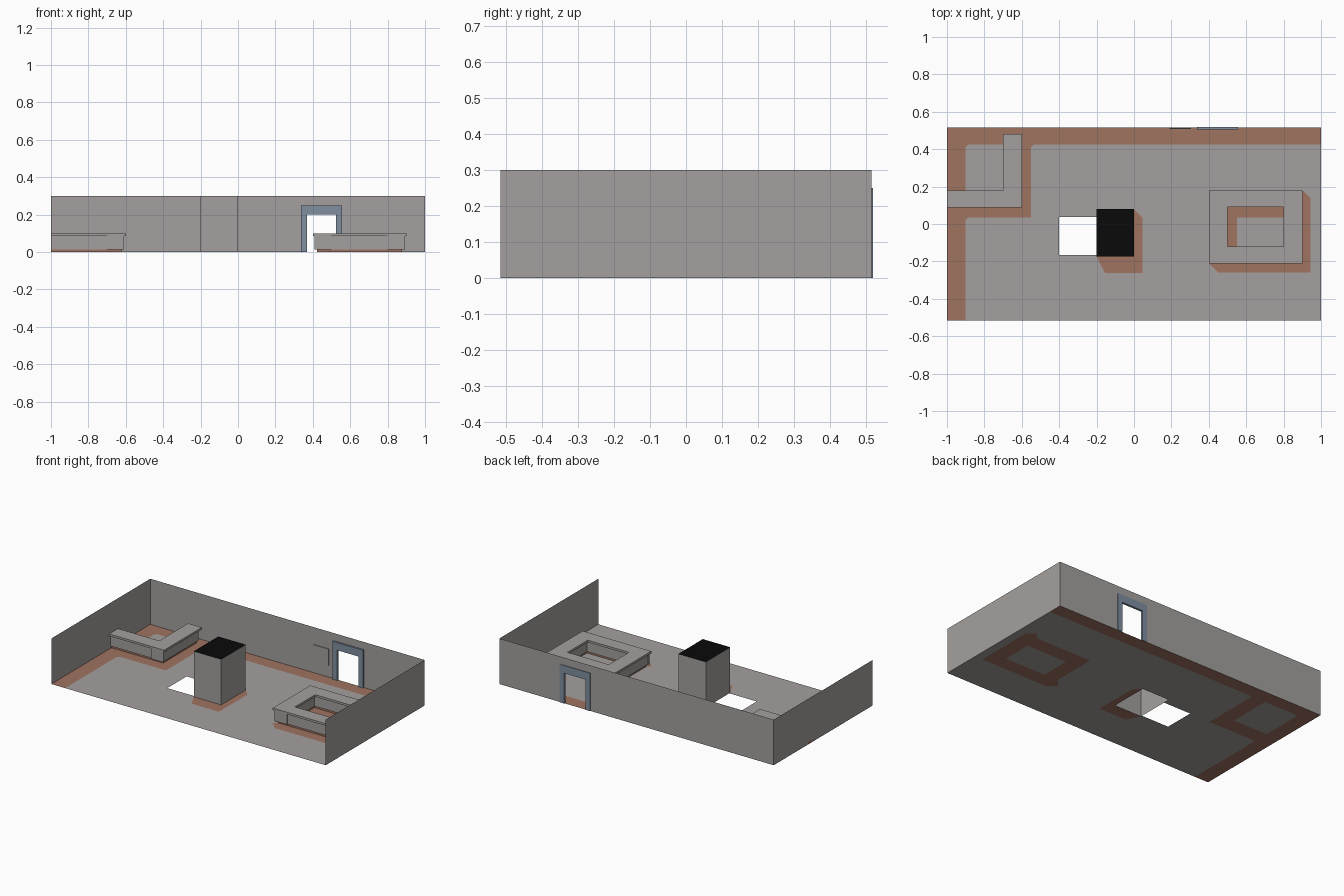
import bpy, bmesh
from mathutils import Vector
from mathutils.geometry import delaunay_2d_cdt

if "Cube" in bpy.data.objects:
    bpy.data.objects.remove(bpy.data.objects["Cube"])


def material(name, rgb):
    m = bpy.data.materials.new(name)
    m.diffuse_color = (*rgb, 1)
    m.use_nodes = True
    m.node_tree.nodes["Principled BSDF"].inputs["Base Color"].default_value = m.diffuse_color
    return m


GREY = material("warm_grey", (0.37, 0.352, 0.342))
BROWN = material("brown", (0.35, 0.172, 0.118))
BLUE = material("slate_blue", (0.215, 0.275, 0.352))
BLACK = material("black", (0.003, 0.003, 0.003))


def finish(bm, name, *mats, solid=True):
    if solid:
        bmesh.ops.recalc_face_normals(bm, faces=bm.faces)
    me = bpy.data.meshes.new(name)
    bm.to_mesh(me)
    bm.free()
    for m in mats:
        me.materials.append(m)
    ob = bpy.data.objects.new(name, me)
    bpy.context.collection.objects.link(ob)
    return ob


def sheet(name, pts, mat):
    """One flat face."""
    bm = bmesh.new()
    bm.faces.new([bm.verts.new(p) for p in pts])
    return finish(bm, name, mat, solid=False)


def prism(name, pts, move, mat):
    """Flat outline pushed along a vector."""
    bm = bmesh.new()
    f = bm.faces.new([bm.verts.new(p) for p in pts])
    top = bmesh.ops.extrude_face_region(bm, geom=[f], use_keep_orig=True)["geom"]
    bmesh.ops.translate(bm, vec=move, verts=[v for v in top if isinstance(v, bmesh.types.BMVert)])
    return finish(bm, name, mat)


def rect(x0, x1, y0, y1):
    return [(x0, y0), (x1, y0), (x1, y1), (x0, y1)]


def slab(name, outline, z0, z1, mat):
    return prism(name, [(x, y, z0) for x, y in outline], (0, 0, z1 - z0), mat)


def ring(name, outer, inner, z0, z1, mat):
    """Rectangular block with a rectangular opening."""
    bm = bmesh.new()
    loops = [[bm.verts.new((x, y, z)) for x, y in pts]
             for pts, z in ((outer, z0), (outer, z1), (inner, z1), (inner, z0))]
    for a, b in zip(loops, loops[1:] + loops[:1]):
        for i in range(4):
            j = (i + 1) % 4
            bm.faces.new((a[i], a[j], b[j], b[i]))
    return finish(bm, name, mat)


def inside(p, poly):
    hit = False
    for (ax, ay), (bx, by) in zip(poly, poly[1:] + poly[:1]):
        if (ay > p.y) != (by > p.y) and p.x < (bx - ax) * (p.y - ay) / (by - ay) + ax:
            hit = not hit
    return hit


# Floor: brown base with grey fields, and openings cut through
W, D, H = 1.0, 0.515, 0.3
c = 0.015
fields = [
    # main grey field
    [(-.9, -D), (W, -D), (W, .425), (-.55 + c, .425), (-.55, .425 - c), (-.55, .035),
     (-.9 + c, .035), (-.9, .035 - c)],
    # grey pocket behind the corner counter
    [(-.9, .14), (-.65, .14), (-.65, .425), (-.9 + c, .425), (-.9, .425 - c)],
    # brown surround of the island desk
    [(.45, -.26), (.945, -.26), (.945, .135), (.9, .18), (.855, .135), (.45, .135),
     (.45, -.165), (.4, -.21)],
    # grey inside the island desk
    rect(.55, .845, -.165, .035),
    # brown surround of the column
    [(-.2, -.175), (-.155, -.262), (.045, -.262), (.045, .035), (0, .08), (-.2, .08)],
]
holes = [rect(-.4, -.2, -.165, .037), rect(-.2, 0, -.175, .08)]
verts, edges = [], []
for loop in [rect(-W, W, -D, D)] + fields + holes:
    n = len(verts)
    verts += [Vector(p) for p in loop]
    edges += [(n + i, n + (i + 1) % len(loop)) for i in range(len(loop))]
vs, _, tris, *_ = delaunay_2d_cdt(verts, edges, [], 0, 1e-5)
bm = bmesh.new()
bv = [bm.verts.new((v.x, v.y, 0)) for v in vs]
for t in tris:
    mid = sum((vs[i] for i in t), Vector((0, 0))) / len(t)
    if any(inside(mid, h) for h in holes):
        continue
    f = bm.faces.new([bv[i] for i in t])
    f.material_index = sum(inside(mid, g) for g in fields) % 2
    f.normal_update()
    if f.normal.z < 0:
        f.normal_flip()
bmesh.ops.dissolve_limit(bm, angle_limit=0.01, verts=bm.verts, edges=bm.edges, delimit={'MATERIAL'})
finish(bm, "floor", BROWN, GREY, solid=False)

# Thin walls, with a doorway in the back one; the front is open
for name, x in (("left_wall", -W), ("right_wall", W)):
    sheet(name, [(x, -D, 0), (x, D, 0), (x, D, H), (x, -D, H)], GREY)
door = [(.37, 0), (.37, .2), (.525, .2), (.525, 0)]
sheet("back_wall", [(x, D, z) for x, z in [(-W, 0)] + door + [(W, 0), (W, H), (-W, H)]], GREY)

# Door frame and wall panel
frame = [(.337, 0)] + door + [(.557, 0), (.557, .25), (.337, .25)]
prism("door_frame", [(x, .504, z) for x, z in frame], (0, .015, 0), BLUE)
prism("wall_panel", [(x, D - .006, z) for x, z in rect(.19, .305, .08, .187)], (0, .005, 0), GREY)

# Column, open below, with a black top
bm = bmesh.new()
col = rect(-.2, 0, -.175, .08)
lo, hi = ([bm.verts.new((x, y, z)) for x, y in col] for z in (0, H))
for i in range(4):
    j = (i + 1) % 4
    bm.faces.new((lo[i], lo[j], hi[j], hi[i]))
bm.faces.new(hi).material_index = 1
finish(bm, "column", GREY, BLACK, solid=False)


# Island desk and corner counter: worktop, inset body, recessed kick
def desk_part(name, d, z0, z1, mat):
    ring(name, rect(.4 + d, .9 - d, -.21 + d, .18 - d),
         rect(.5 - d, .8 + d, -.12 - d, .09 + d), z0, z1, mat)


def counter_part(name, d, z0, z1, mat):
    slab(name, [(-W, .087 + d), (-.6 - d, .087 + d), (-.6 - d, .48 - d), (-.7 + d, .48 - d),
                (-.7 + d, .18 - d), (-W, .18 - d)], z0, z1, mat)


for make, name in ((desk_part, "desk"), (counter_part, "counter")):
    make(name + "_worktop", 0, .086, .1, GREY)
    make(name + "_body", .014, .015, .086, GREY)
    make(name + "_kick", .022, .001, .015, BROWN)

# Corner panels standing slightly proud of the bodies
for side, x in (("left", .408), ("right", .8)):
    for end, y in (("front", -.204), ("back", .168)):
        slab(f"desk_{end}_{side}_panel", rect(x, x + .092, y, y + .006), .015, .086, GREY)
slab("counter_corner_panel", rect(-.7, -.61, .093, .101), .015, .086, GREY)
